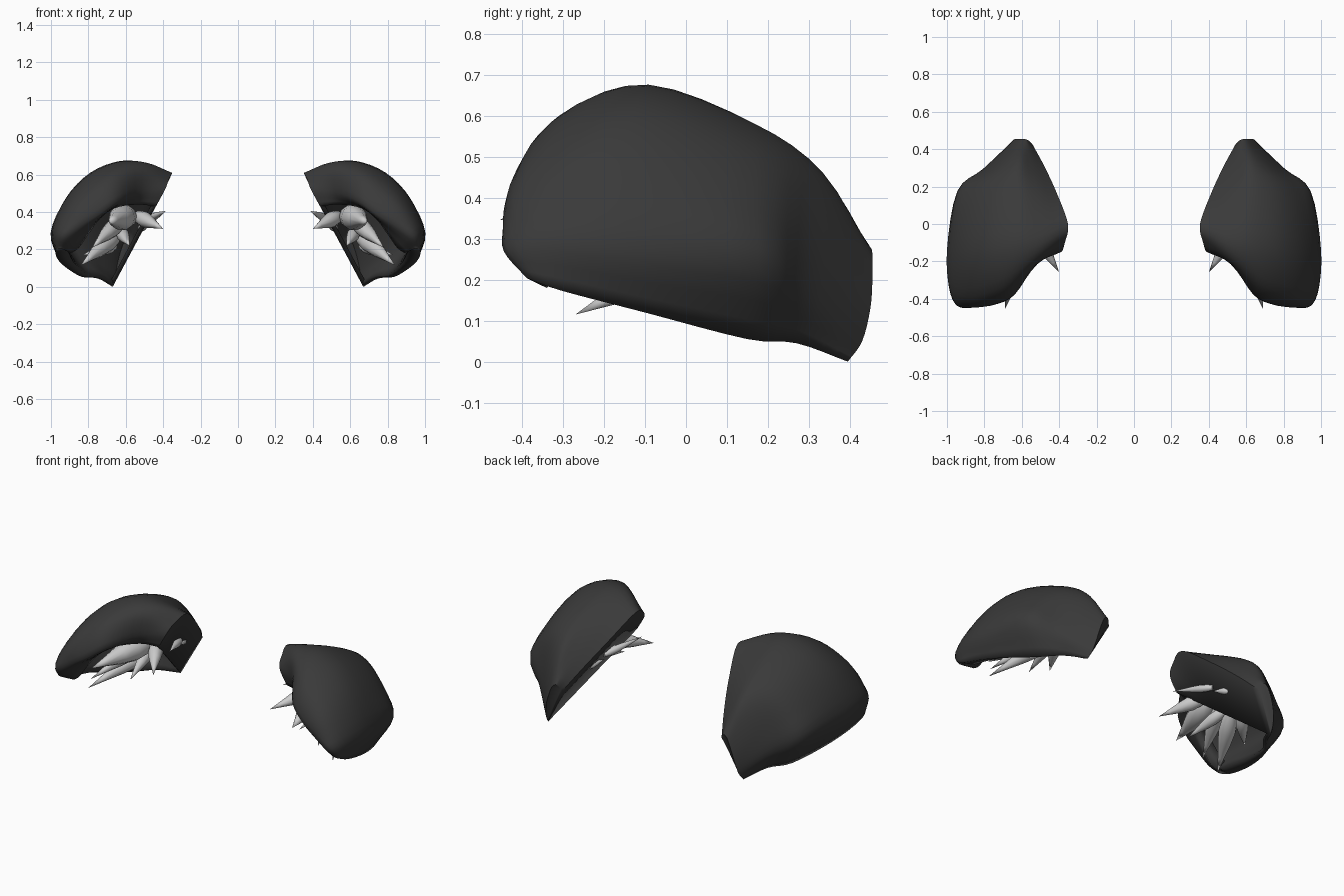
import bpy, bmesh, math
from mathutils import Vector

if "Cube" in bpy.data.objects:
    bpy.data.objects.remove(bpy.data.objects["Cube"])


def material(name, c):
    m = bpy.data.materials.new(name)
    m.diffuse_color = (c[0], c[1], c[2], 1)
    m.use_nodes = True
    m.node_tree.nodes["Principled BSDF"].inputs["Base Color"].default_value = m.diffuse_color
    return m


DARK = material("charcoal", (0.042, 0.042, 0.042))
BONE = material("pale_bone", (0.6, 0.6, 0.6))


def spline(pts, steps):
    """Smooth curve passing through every point."""
    p = [Vector(q) for q in pts]
    p = [2 * p[0] - p[1]] + p + [2 * p[-1] - p[-2]]
    out = []
    for i in range(1, len(p) - 2):
        a, b, c, d = p[i - 1:i + 3]
        for k in range(steps):
            t = k / steps
            out.append(0.5 * (2 * b + (c - a) * t + (2 * a - 5 * b + 4 * c - d) * t * t
                              + (3 * b - a - 3 * c + d) * t ** 3))
    return out + [p[-2]]


def finish(name, bm, mat, angle):
    me = bpy.data.meshes.new(name)
    bm.to_mesh(me)
    bm.free()
    me.materials.append(mat)
    ob = bpy.data.objects.new(name, me)
    bpy.context.collection.objects.link(ob)
    bpy.context.view_layer.objects.active = ob
    ob.select_set(True)
    bpy.ops.object.shade_smooth_by_angle(angle=math.radians(angle))
    ob.select_set(False)
    return ob


def mirror_x(ob):
    ob.modifiers.new("other_side", 'MIRROR').use_mirror_merge = False


# Shell sections, front lip to back tip, each from neck edge to outer hem
ROWS = [
    [(.44, -.15, .43), (.54, -.19, .44), (.66, -.28, .42), (.74, -.33, .36), (.80, -.345, .28), (.85, -.345, .21), (.89, -.34, .18)],
    [(.39, -.15, .52), (.52, -.215, .51), (.64, -.38, .46), (.74, -.43, .39), (.84, -.445, .33), (.93, -.445, .27), (.955, -.39, .205)],
    [(.37, -.10, .575), (.51, -.19, .63), (.66, -.31, .60), (.79, -.37, .52), (.90, -.39, .42), (.985, -.35, .30), (.975, -.31, .175)],
    [(.353, 0, .605), (.49, -.06, .66), (.63, -.10, .673), (.79, -.13, .61), (.92, -.15, .475), (1, -.14, .28), (.94, -.10, .12)],
    [(.415, .17, .48), (.52, .17, .55), (.63, .165, .582), (.77, .17, .52), (.885, .17, .39), (.945, .175, .24), (.84, .15, .055)],
    [(.48, .31, .36), (.555, .33, .42), (.62, .335, .46), (.70, .32, .415), (.77, .305, .30), (.81, .29, .17), (.75, .27, .045)],
    [(.545, .43, .24), (.57, .45, .275), (.60, .455, .26), (.625, .455, .20), (.645, .45, .13), (.66, .43, .05), (.67, .395, 0)],
]
STEPS = 4
cross = [spline(r, STEPS) for r in ROWS]
columns = [spline(c, STEPS) for c in zip(*cross)]

bm = bmesh.new()
grid = [[bm.verts.new(p) for p in col] for col in columns]
for a, b in zip(grid, grid[1:]):
    for j in range(len(a) - 1):
        bm.faces.new((a[j], b[j], b[j + 1], a[j + 1]))
shell_count = len(bm.verts)

# Flat neck plate, hanging from the shell's inner edge
edge = grid[0]
n = len(edge) - 1
start, end = edge[0].co.copy(), grid[-1][-1].co.copy()
foot = [edge[0]] + [bm.verts.new(start.lerp(end, i / n)) for i in range(1, n)] + [grid[-1][-1]]
for i in range(n):
    quad = [edge[i], edge[i + 1], foot[i + 1], foot[i]]
    bm.faces.new(quad[:3] if i == 0 else quad)
# Narrow facet closing the back tip
bm.faces.new([col[-1] for col in grid])
bmesh.ops.recalc_face_normals(bm, faces=bm.faces)
top = max(bm.faces, key=lambda f: f.calc_center_median().z)
if top.normal.z < 0:
    bmesh.ops.reverse_faces(bm, faces=bm.faces)
shell = finish("shoulder_shell", bm, DARK, 50)

# Thick at the front lip, thin at the neck plate and back tip
group = shell.vertex_groups.new(name="thickness")
for v in shell.data.vertices:
    front = min(1, max(0, (0.2 - v.co.y) / 0.4)) * min(1, max(0, (v.co.x - 0.45) / 0.15))
    group.add([v.index], 0.35 + (0.65 * front if v.index < shell_count else 0), 'REPLACE')
sol = shell.modifiers.new("thickness", 'SOLIDIFY')
sol.thickness = 0.07
sol.offset = -1
sol.vertex_group = "thickness"
mirror_x(shell)

# Teeth: root, tip, radius
TEETH = [
    ((.59, -.03, .38), (.69, -.455, .347), .07),
    ((.54, -.03, .38), (.40, -.26, .31), .042),
    ((.65, .08, .28), (.84, -.27, .115), .05),
    ((.63, .0, .35), (.78, -.33, .21), .045),
    ((.63, .04, .30), (.58, -.23, .22), .035),
    ((.66, .15, .22), (.83, -.02, .17), .035),
    ((.48, .12, .36), (.385, -.12, .407), .022),
    ((.525, .22, .31), (.475, .12, .335), .02),
]
PROFILE = [(0, .6), (.12, .9), (.3, 1), (.5, .78), (.75, .38)]
SIDES = 10
bm = bmesh.new()
for root, tip, r in TEETH:
    root, tip = Vector(root), Vector(tip)
    q = (tip - root).to_track_quat('Z', 'Y')
    rings = []
    for t, s in PROFILE:
        rings.append([bm.verts.new(root.lerp(tip, t) + q @ Vector(
            (r * s * math.cos(k * math.tau / SIDES), r * s * math.sin(k * math.tau / SIDES), 0)))
            for k in range(SIDES)])
    point = bm.verts.new(tip)
    bm.faces.new(rings[0][::-1])
    for k in range(SIDES):
        m = (k + 1) % SIDES
        for a, b in zip(rings, rings[1:]):
            bm.faces.new((a[k], a[m], b[m], b[k]))
        bm.faces.new((rings[-1][k], rings[-1][m], point))
mirror_x(finish("teeth", bm, BONE, 60))
